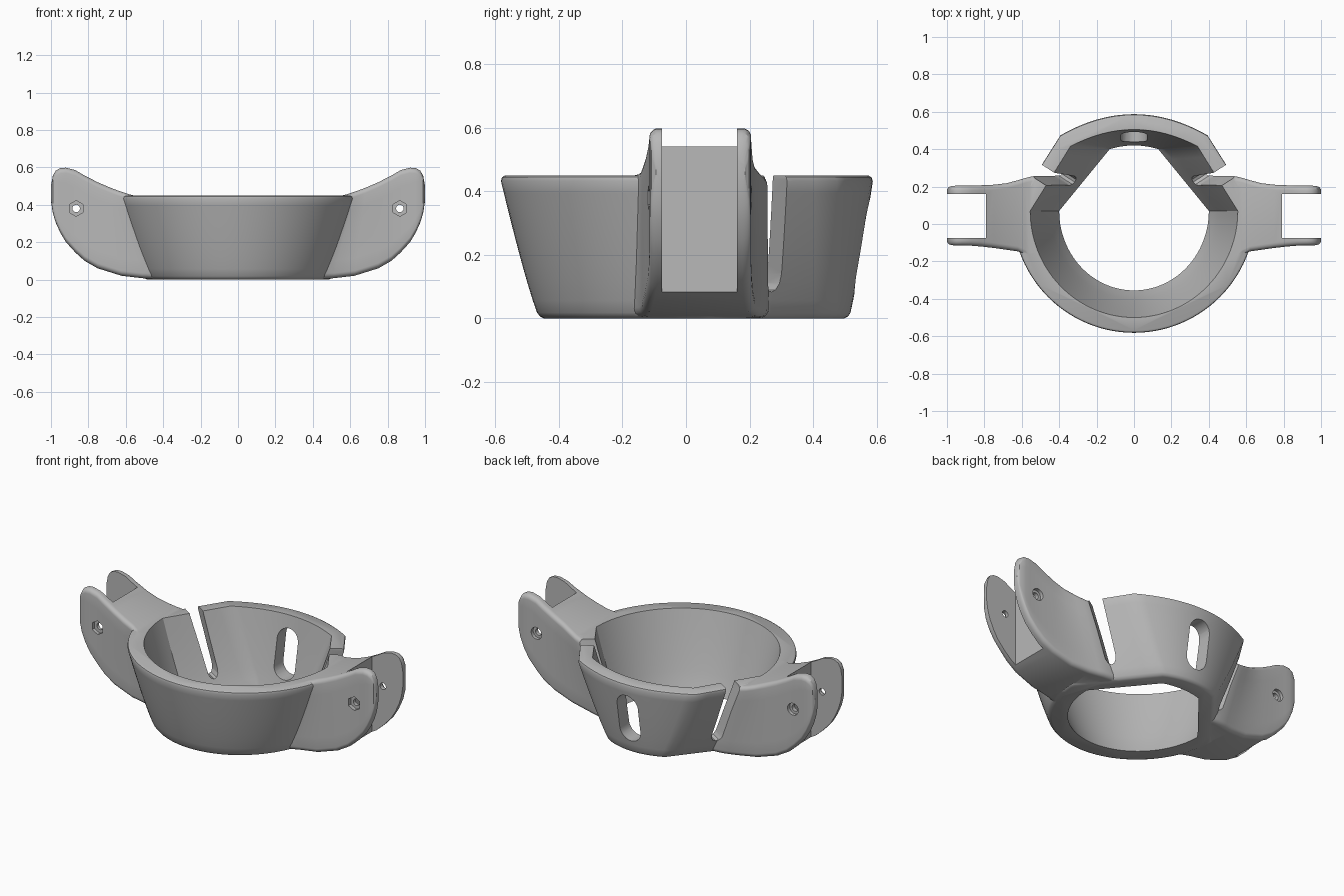
import bpy, bmesh, math
from mathutils import Vector

if "Cube" in bpy.data.objects:
    bpy.data.objects.remove(bpy.data.objects["Cube"])

H = 0.45          # ring height
CY = 0.07         # y of the ring's widest line

grey = bpy.data.materials.new("plain grey")
grey.use_nodes = True
grey.diffuse_color = (0.48, 0.48, 0.48, 1)
grey.node_tree.nodes["Principled BSDF"].inputs["Base Color"].default_value = grey.diffuse_color


def loft(name, rings):
    """Closed solid through rings of equal point count."""
    bm = bmesh.new()
    rows = [[bm.verts.new(p) for p in ring] for ring in rings]
    n = len(rows[0])
    for a, b in zip(rows, rows[1:]):
        for i in range(n):
            bm.faces.new((a[i], a[(i + 1) % n], b[(i + 1) % n], b[i]))
    bm.faces.new(rows[0])
    bm.faces.new(rows[-1])
    bmesh.ops.recalc_face_normals(bm, faces=bm.faces)
    mesh = bpy.data.meshes.new(name)
    bm.to_mesh(mesh)
    bm.free()
    mesh.materials.append(grey)
    ob = bpy.data.objects.new(name, mesh)
    bpy.context.collection.objects.link(ob)
    return ob


def combine(target, tool, operation):
    mod = target.modifiers.new(operation, 'BOOLEAN')
    mod.operation, mod.object, mod.solver = operation, tool, 'EXACT'
    bpy.context.view_layer.objects.active = target
    bpy.ops.object.modifier_apply(modifier=mod.name)
    bpy.data.objects.remove(tool)


def outline(rx, ry, cx, cy, back):
    """Round front half, two straight flanks and a shallow back arc."""
    pts = [(rx * math.cos(a), CY - ry * math.sin(a))
           for a in (math.pi * i / 56 for i in range(57))]
    flank = [(rx + (cx - rx) * k / 6, CY + (cy - CY) * k / 6) for k in range(1, 6)]
    pts += [(-x, y) for x, y in flank]
    for i in range(17):
        x = -1 + i / 8
        pts.append((x * cx, cy + (back - cy) * (1 - x * x)))
    return pts + flank[::-1]


def ring_level(low, high, z, inset=0.0):
    f = max(z / H, 0) ** 0.85
    s = 1 - inset / 0.6
    return [Vector(((a[0] + (b[0] - a[0]) * f) * s, (a[1] + (b[1] - a[1]) * f) * s, z))
            for a, b in zip(low, high)]


# Ring: outer shell with softened rims
low = outline(0.50, 0.53, 0.18, 0.47, 0.512)
high = outline(0.655, 0.656, 0.40, 0.475, 0.59)
levels = [(0, 0.018), (0.006, 0.006), (0.018, 0)]
levels += [(H * k / 8, 0) for k in range(1, 8)]
levels += [(H - z, i) for z, i in levels[2::-1]]
body = loft("clamp_ring", [ring_level(low, high, z, i) for z, i in levels])

# Arms: rounded rectangular sections along x (x, z low, z high, y front, y back)
STATIONS = [
    (0.40, 0.002, 0.448, -0.24, 0.26), (0.50, 0.002, 0.448, -0.23, 0.26),
    (0.55, 0.003, 0.448, -0.195, 0.255), (0.58, 0.004, 0.455, -0.165, 0.248),
    (0.62, 0.007, 0.468, -0.147, 0.235), (0.68, 0.02, 0.490, -0.138, 0.218),
    (0.75, 0.06, 0.520, -0.128, 0.210), (0.82, 0.10, 0.556, -0.12, 0.207),
    (0.87, 0.145, 0.585, -0.116, 0.205), (0.92, 0.20, 0.598, -0.115, 0.205),
    (0.95, 0.25, 0.596, -0.115, 0.205), (0.975, 0.305, 0.582, -0.113, 0.203),
    (0.99, 0.355, 0.555, -0.108, 0.198), (1.0, 0.42, 0.50, -0.095, 0.185)]


def arm_section(side, x, z0, z1, y0, y1):
    r, pts = 0.028, []
    corners = [(y1 - r, z1 - r), (y0 + r, z1 - r), (y0 + r, z0 + r), (y1 - r, z0 + r)]
    lean = min(max((0.75 - x) / 0.15, 0), 1) * 0.13
    for q, (cy, cz) in enumerate(corners):
        for k in range(6):
            a = math.pi / 2 * (q + k / 5)
            y, z = cy + r * math.cos(a), cz + r * math.sin(a)
            pts.append((y, z))
        # extra points down the flat sides so the root can follow the ring
        if q % 2:
            z_end = corners[(q + 1) % 4][1]
            pts += [(pts[-1][0], cz + (z_end - cz) * k / 6) for k in range(1, 6)]
    return [Vector((side * (x - lean * max(1 - z / H, 0)), y, z)) for y, z in pts]


for side in (1, -1):
    arm = loft("arm", [arm_section(side, *s) for s in STATIONS])
    combine(body, arm, 'UNION')

# Funnel-shaped opening
low = outline(0.40, 0.425, 0.13, 0.40, 0.42)
high = outline(0.555, 0.57, 0.34, 0.415, 0.505)
opening = [ring_level(low, high, z) for z in [-0.05] + [H * k / 8 for k in range(10)]]
combine(body, loft("opening", opening), 'DIFFERENCE')


def prism(name, points, offset):
    return loft(name, [points, [p + offset for p in points]])


def disc(x, y, z, radius, sides, depth):
    pts = [Vector((x + radius * math.sin(math.tau * i / sides), y,
                   z + radius * math.cos(math.tau * i / sides))) for i in range(sides)]
    return prism("hole", pts, Vector((0, depth, 0)))


# Relief slots, fork gaps and bolt holes on both sides
SLOT = [(-0.09, 0.56), (0.0, 0.56), (0.0, 0.44), (0.043, 0.14), (0.042, 0.11),
        (0.032, 0.09), (0.017, 0.083), (0.0, 0.09), (-0.012, 0.11), (-0.018, 0.14),
        (-0.045, 0.28), (-0.08, 0.44)]
for side in (1, -1):
    tangent = Vector((-0.54 * side, 0.84, 0))
    normal = Vector((0.84 * side, 0.54, 0))
    pts = [tangent * s + normal * 0.2 + Vector((0, 0, z)) for s, z in SLOT]
    combine(body, prism("slot", pts, normal * 0.6), 'DIFFERENCE')

    gap = [Vector((side * x, -0.075, z)) for x, z in
           ((0.79, -0.1), (1.1, -0.1), (1.1, 0.8), (0.79, 0.8))]
    combine(body, prism("fork_gap", gap, Vector((0, 0.235, 0))), 'DIFFERENCE')

    bolt_x = side * 0.865
    combine(body, disc(bolt_x, -0.3, 0.38, 0.02, 20, 0.7), 'DIFFERENCE')
    combine(body, disc(bolt_x, -0.3, 0.38, 0.042, 6, 0.205), 'DIFFERENCE')
    combine(body, disc(bolt_x, 0.185, 0.38, 0.036, 24, 0.2), 'DIFFERENCE')

# Rounded window through the back wall
window = []
for k in range(26):
    a = math.pi * (k % 13) / 12 + (math.pi if k > 12 else 0)
    window.append(Vector((0.07 * math.cos(a), 0.3,
                          (0.305 if k < 13 else 0.15) + 0.07 * math.sin(a))))
combine(body, prism("window", window, Vector((0, 0.5, 0))), 'DIFFERENCE')

# Shading
bpy.ops.object.select_all(action='DESELECT')
body.select_set(True)
bpy.context.view_layer.objects.active = body
bpy.ops.object.shade_smooth_by_angle(angle=math.radians(32))
